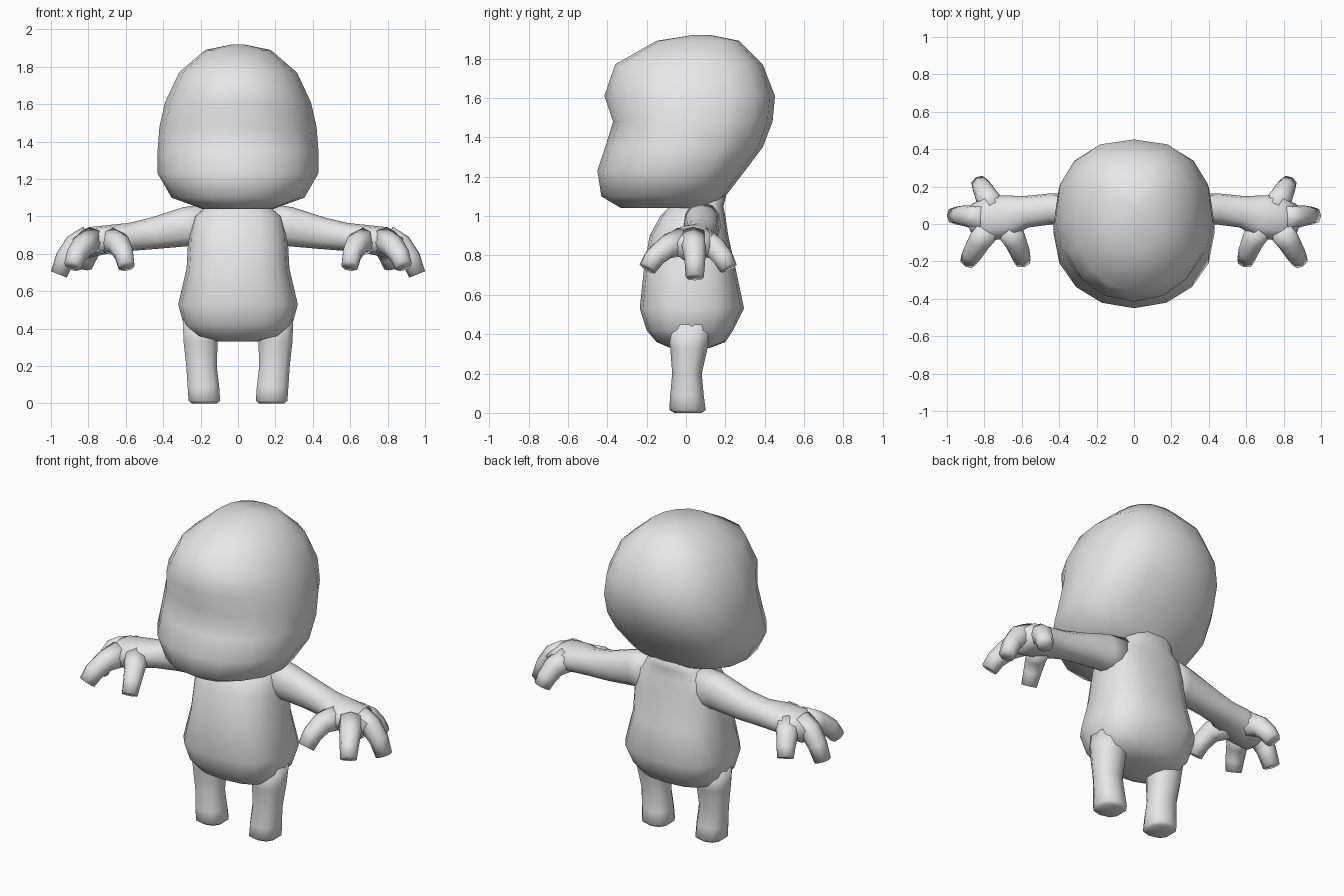
import bpy
import bmesh
from math import sin, cos, pi
from mathutils import Vector

cube = bpy.data.objects.get("Cube")
if cube:
    bpy.data.objects.remove(cube, do_unlink=True)

# One plain grey for the whole figure
grey = bpy.data.materials.new("plain_grey")
grey.use_nodes = True
colour = (0.8, 0.8, 0.8, 1)
grey.diffuse_color = colour
grey.node_tree.nodes["Principled BSDF"].inputs["Base Color"].default_value = colour


def power(v, p):
    return (1 if v >= 0 else -1) * abs(v) ** (2 / p)


def loft(name, rings, mirror=False):
    """Skin a list of equal point rings, closing both ends to a centre point."""
    bm = bmesh.new()
    n = len(rings[0])
    loops = [[bm.verts.new(p) for p in ring] for ring in rings]
    for a, b in zip(loops, loops[1:]):
        for i in range(n):
            j = (i + 1) % n
            bm.faces.new((a[i], a[j], b[j], b[i]))
    for loop in (loops[0], loops[-1]):
        centre = bm.verts.new(sum((v.co for v in loop), Vector()) / n)
        for i in range(n):
            bm.faces.new((loop[i], loop[(i + 1) % n], centre))
    bmesh.ops.recalc_face_normals(bm, faces=bm.faces)
    for f in bm.faces:
        f.smooth = True
    mesh = bpy.data.meshes.new(name)
    bm.to_mesh(mesh)
    bm.free()
    mesh.materials.append(grey)
    ob = bpy.data.objects.new(name, mesh)
    bpy.context.collection.objects.link(ob)
    if mirror:
        ob.modifiers.new("Mirror", 'MIRROR').use_mirror_merge = False
    return ob


def stack(name, rows, sides, front_p, back_p, mirror=False):
    """Level rings: height, front y, widest y, back y, centre x, half width."""
    rings = []
    for z, front, mid, back, cx, rx in rows:
        ring = []
        for i in range(sides):
            a = 2 * pi * i / sides
            s, c = sin(a), cos(a)
            p = back_p if c > 0 else front_p
            depth = back - mid if c > 0 else mid - front
            ring.append(Vector((cx + rx * power(s, p), mid + depth * power(c, p), z)))
        rings.append(ring)
    return loft(name, rings, mirror)


def tube(name, rows, sides=8, p=2.3):
    """Rings square to a path: x, y, z, half width, half height."""
    pts = [Vector(r[:3]) for r in rows]
    rings = []
    for k, row in enumerate(rows):
        t = (pts[min(k + 1, len(pts) - 1)] - pts[max(k - 1, 0)]).normalized()
        u = Vector((0, 0, 1)).cross(t).normalized()
        v = t.cross(u)
        ring = []
        for i in range(sides):
            a = 2 * pi * i / sides
            ring.append(pts[k] + u * row[3] * power(cos(a), p) + v * row[4] * power(sin(a), p))
        rings.append(ring)
    return loft(name, rings, mirror=True)


# Head with a brow dent and the back sloping in to the neck
stack("head", [
    (1.04, -.33, -.10, .12, 0, .19),
    (1.10, -.43, -.08, .20, 0, .355),
    (1.23, -.45, -.05, .30, 0, .43),
    (1.35, -.41, 0, .39, 0, .43),
    (1.48, -.37, .02, .44, 0, .42),
    (1.61, -.415, .02, .452, 0, .39),
    (1.77, -.36, .04, .39, 0, .315),
    (1.89, -.15, .07, .27, 0, .175),
    (1.92, .04, .08, .12, 0, .03)], 16, 2.1, 2.5)

# Torso and neck
stack("torso", [
    (.33, -.08, .02, .12, 0, .10),
    (.36, -.15, .02, .20, 0, .24),
    (.42, -.20, .03, .24, 0, .29),
    (.53, -.235, .03, .295, 0, .32),
    (.72, -.215, .04, .255, 0, .275),
    (.90, -.185, .06, .215, 0, .265),
    (1.0, -.13, .08, .20, 0, .24),
    (1.05, -.08, .09, .19, 0, .18),
    (1.13, 0, .10, .21, 0, .13)], 16, 2.6, 2.6)

# Legs
stack("legs", [
    (0, -.06, .01, .08, .18, .07),
    (.015, -.085, .01, .10, .18, .088),
    (.09, -.08, .01, .09, .185, .088),
    (.20, -.07, .01, .08, .195, .085),
    (.33, -.08, .02, .11, .20, .095),
    (.45, -.10, .03, .14, .19, .11)], 10, 2.4, 2.4, mirror=True)

# Arms widening into the palms
tube("arms_and_palms", [
    (.15, .08, .95, .10, .12),
    (.28, .08, .945, .088, .105),
    (.45, .08, .91, .083, .085),
    (.58, .065, .89, .085, .075),
    (.68, .04, .88, .115, .075),
    (.78, .03, .865, .12, .08),
    (.86, .03, .83, .08, .065)], sides=12)

# Fingers curling down from the palms: x, y, z along each
fingers = {
    "thumbs": [(.68, -.01, .87), (.635, -.09, .85), (.61, -.15, .80), (.597, -.195, .735)],
    "front_fingers": [(.78, -.02, .87), (.83, -.10, .84), (.865, -.16, .79), (.885, -.195, .735)],
    "middle_fingers": [(.80, .035, .875), (.875, .04, .845), (.922, .045, .78), (.958, .045, .69)],
    "back_fingers": [(.75, .08, .87), (.79, .15, .835), (.81, .19, .785), (.825, .215, .735)],
}
for name, path in fingers.items():
    tube(name, [(*p, r, r) for p, r in zip(path, (.075, .06, .053, .046))])
